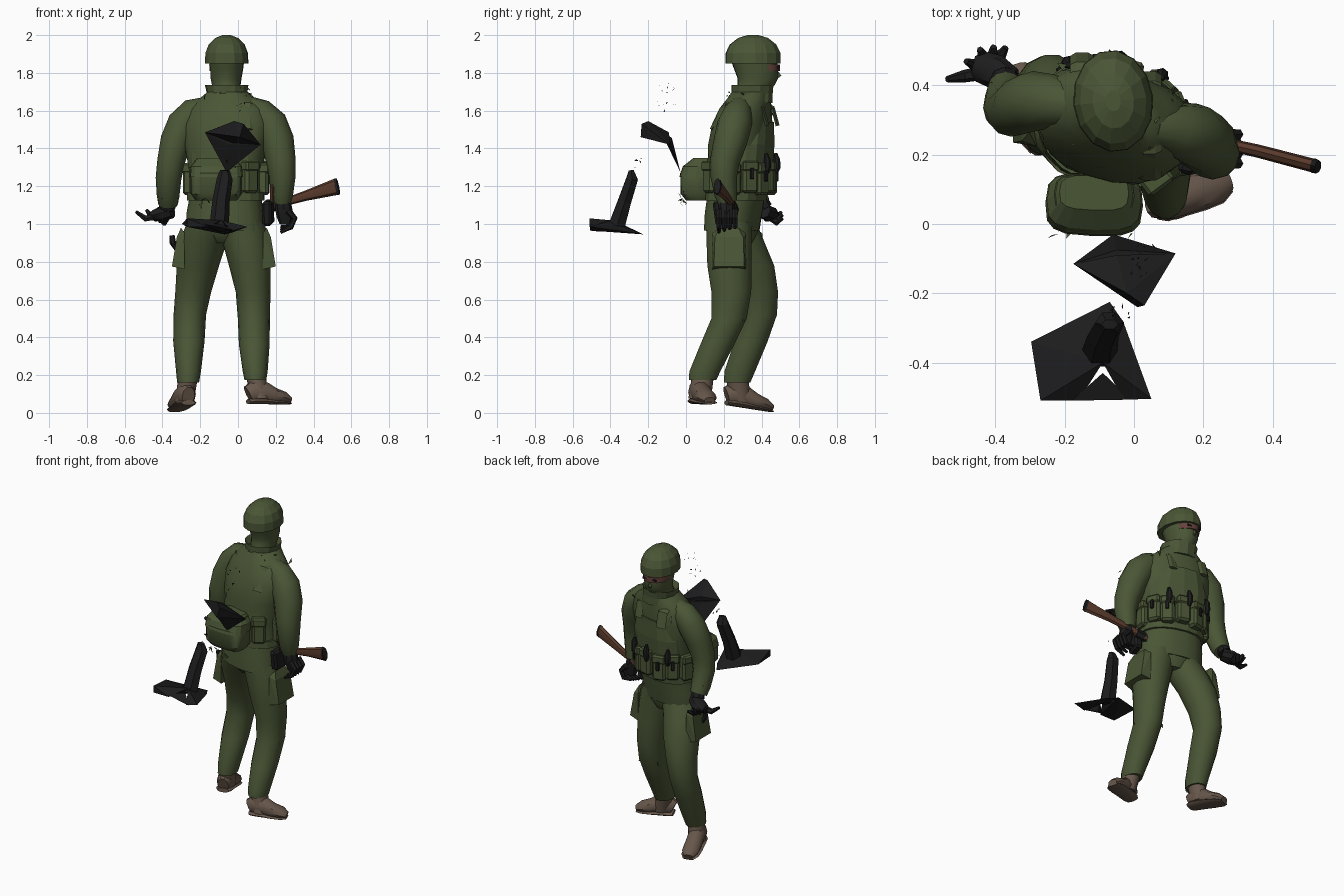
import bpy, bmesh, math, random
from mathutils import Vector, Matrix, Euler

random.seed(4)


def colour(name, rgb):
    m = bpy.data.materials.new(name)
    m.diffuse_color = (*rgb, 1)
    return m


GREEN = colour("olive cloth", (0.068, 0.092, 0.036))
BLACK = colour("black gear", (0.012, 0.012, 0.013))
BOOT = colour("boot leather", (0.135, 0.095, 0.070))
WOOD = colour("stock wood", (0.100, 0.042, 0.024))
SKIN = colour("shaded skin", (0.13, 0.055, 0.045))


def finish(name, bm, mat, smooth=True):
    bmesh.ops.recalc_face_normals(bm, faces=bm.faces)
    me = bpy.data.meshes.new(name)
    bm.to_mesh(me)
    bm.free()
    me.materials.append(mat)
    ob = bpy.data.objects.new(name, me)
    bpy.context.collection.objects.link(ob)
    if smooth:
        bpy.context.view_layer.objects.active = ob
        ob.select_set(True)
        bpy.ops.object.shade_smooth_by_angle(angle=math.radians(38))
        ob.select_set(False)
    return ob


def skin_rings(name, rings, mat, smooth=True):
    bm = bmesh.new()
    rows = [[bm.verts.new(p) for p in r] for r in rings]
    for a, b in zip(rows, rows[1:]):
        for i in range(len(a)):
            j = (i + 1) % len(a)
            bm.faces.new((a[i], a[j], b[j], b[i]))
    bm.faces.new(rows[0])
    bm.faces.new(rows[-1])
    return finish(name, bm, mat, smooth)


def loft(name, rings, mat, n=14, yaw=0, power=1.0, smooth=True):
    """Horizontal rings: x, y, z, half width, half depth."""
    out = []
    for x, y, z, rx, ry in rings:
        ring = []
        for i in range(n):
            t = 2 * math.pi * i / n
            c, s = math.cos(t), math.sin(t)
            p = Vector((rx * math.copysign(abs(c) ** power, c),
                        ry * math.copysign(abs(s) ** power, s), 0))
            p.rotate(Euler((0, 0, math.radians(yaw))))
            ring.append(p + Vector((x, y, z)))
        out.append(ring)
    return skin_rings(name, out, mat, smooth)


def tube(name, pts, mat, n=10, smooth=True):
    """Rings across a path: x, y, z, half width, half height."""
    out = []
    whole = (Vector(pts[-1][:3]) - Vector(pts[0][:3])).normalized()
    ref = Vector((0, 1, 0)) if abs(whole.y) < 0.5 and abs(whole.z) > 0.6 else Vector((0, 0, 1))
    for k, q in enumerate(pts):
        a, b = pts[max(k - 1, 0)], pts[min(k + 1, len(pts) - 1)]
        d = (Vector(b[:3]) - Vector(a[:3])).normalized()
        side = d.cross(ref).normalized()
        up = side.cross(d)
        out.append([Vector(q[:3]) + side * q[3] * math.cos(2 * math.pi * i / n)
                    + up * q[-1] * math.sin(2 * math.pi * i / n) for i in range(n)])
    return skin_rings(name, out, mat, smooth)


def box(name, loc, size, mat, rot=(0, 0, 0), bevel=0.012):
    bm = bmesh.new()
    bmesh.ops.create_cube(bm, size=1, matrix=Matrix.Diagonal((*size, 1)))
    if bevel:
        bmesh.ops.bevel(bm, geom=bm.edges[:], offset=min(bevel, min(size) * 0.4),
                        segments=1, affect='EDGES')
    e = Euler([math.radians(a) for a in rot]).to_matrix().to_4x4()
    bmesh.ops.transform(bm, matrix=Matrix.Translation(loc) @ e, verts=bm.verts)
    return finish(name, bm, mat, False)


def hull(name, pts, mat):
    bm = bmesh.new()
    for p in pts:
        bm.verts.new(p)
    bmesh.ops.convex_hull(bm, input=bm.verts)
    return finish(name, bm, mat, False)


def shards(name, centre, spread, count, size, mat):
    """Small torn triangles around a point."""
    bm = bmesh.new()
    for _ in range(count):
        c = Vector([centre[i] + random.uniform(-1, 1) * spread[i] for i in range(3)])
        bm.faces.new([bm.verts.new(c + Vector([random.uniform(-size, size) for _ in range(3)]))
                      for _ in range(3)])
    return finish(name, bm, mat, False)


# Head: helmet, hooded face, eye opening
loft("helmet", [(-.06, .355, 1.85, .116, .148), (-.06, .355, 1.905, .113, .147),
                (-.06, .355, 1.95, .096, .125), (-.06, .355, 1.985, .060, .08),
                (-.06, .355, 2.0, .022, .03)], GREEN, 14, 6, smooth=False)
loft("head", [(-.06, .345, 1.62, .085, .09), (-.06, .345, 1.69, .074, .09),
              (-.062, .37, 1.735, .076, .10), (-.063, .38, 1.77, .082, .108),
              (-.06, .37, 1.82, .088, .117), (-.06, .36, 1.87, .094, .125)], GREEN, 14, 6)
hull("nose_cover", [(-.09, .465, 1.755), (-.05, .465, 1.755), (-.07, .505, 1.785),
                    (-.07, .48, 1.82), (-.09, .475, 1.78)], GREEN)
loft("eye_opening", [(-.068, .405, 1.81, .083, .092), (-.068, .405, 1.845, .085, .092)], SKIN, 12, 6)
for x in (-.105, -.035):
    box("eye", (x, .487, 1.828), (.028, .009, .011), BLACK, bevel=0)

# Jacket, twisted so that the shoulder on +x sits further back
loft("jacket", [(-.07, .242, .965, .210, .138), (-.07, .252, 1.06, .205, .145),
                (-.065, .265, 1.15, .192, .147), (-.065, .278, 1.28, .195, .155),
                (-.063, .283, 1.42, .222, .158), (-.055, .298, 1.53, .238, .148),
                (-.052, .315, 1.61, .212, .128), (-.055, .332, 1.66, .155, .112),
                (-.055, .345, 1.70, .105, .10)], GREEN, 18, -15, 0.88)
loft("collar", [(-.055, .345, 1.64, .125, .115), (-.058, .35, 1.69, .108, .110),
                (-.06, .352, 1.735, .116, .112), (-.06, .352, 1.70, .088, .09)],
     GREEN, 12, -8, smooth=False)
loft("trouser_seat", [(-.065, .265, .90, .09, .085), (-.07, .255, .95, .17, .12),
                      (-.07, .25, 1.02, .19, .13)], GREEN, 14, -10)
loft("belt", [(-.065, .265, 1.125, .208, .157), (-.065, .268, 1.17, .206, .159)],
     GREEN, 18, -15, 0.88, False)

# Chest vest and shoulder straps
loft("vest", [(-.062, .285, 1.30, .20, .163), (-.062, .295, 1.42, .20, .163),
              (-.062, .308, 1.54, .165, .150)], GREEN, 16, -15, 0.75, False)
for x, dy in ((-.15, .03), (.045, -.025)):
    tube("shoulder_strap", [(x, .16 + dy, 1.50, .035, .012), (x, .235 + dy, 1.635, .035, .012),
                            (x, .33 + dy, 1.665, .035, .012), (x, .43 + dy, 1.615, .035, .012),
                            (x, .455 + dy, 1.52, .035, .012)], GREEN, 6, False)

# Pouches spaced around the belt
YAW = math.radians(-15)
for i, a in enumerate((8, 38, 62, 90, 118, 142, 172, 322)):
    t = math.radians(a)
    p = Vector((.2 * math.cos(t), .168 * math.sin(t), 0))
    p.rotate(Euler((0, 0, YAW)))
    p += Vector((-.065, .275, 1.235 + .012 * (i % 2)))
    r = (0, 0, a - 105)
    out = Vector((math.cos(t + YAW), math.sin(t + YAW), 0))
    box("pouch", p, (.085, .065, .165), GREEN, r, .014)
    box("pouch_flap", p + out * .006 + Vector((0, 0, .06)), (.09, .066, .055), GREEN, r, .01)
    if i in (1, 2, 4, 5):
        box("pouch_clip", p + out * .04 + Vector((0, 0, .02)), (.022, .014, .06), BLACK, r, .004)
for x, y in ((-.19, .46), (-.04, .475), (.08, .425)):
    tube("grenade", [(x, y, 1.27, .012), (x, y + .006, 1.30, .02), (x, y + .006, 1.34, .018),
                     (x, y, 1.375, .008)], BLACK, 7)

# Rear pack
loft("rear_pack", [(-.115, .07, 1.125, .11, .07), (-.115, .06, 1.16, .136, .088),
                   (-.115, .057, 1.27, .136, .088), (-.115, .085, 1.335, .115, .06)],
     GREEN, 16, -2, 0.6)
loft("pack_lid", [(-.115, .057, 1.25, .141, .092), (-.115, .065, 1.305, .136, .082),
                  (-.115, .09, 1.35, .10, .05)], GREEN, 16, -2, 0.6, False)
shards("pack_tatters", (-.115, -.015, 1.14), (.13, .015, .05), 10, .018, GREEN)

# Sleeves
tube("left_sleeve", [(-.16, .345, 1.615, .06), (-.235, .355, 1.59, .077),
                     (-.288, .355, 1.53, .087), (-.328, .34, 1.44, .083),
                     (-.355, .325, 1.33, .073), (-.368, .335, 1.24, .068),
                     (-.37, .37, 1.15, .06), (-.37, .395, 1.105, .052)], GREEN, 12)
tube("right_sleeve", [(.05, .285, 1.625, .055), (.115, .275, 1.59, .077),
                      (.17, .258, 1.53, .092), (.208, .235, 1.44, .089),
                      (.228, .205, 1.33, .078), (.235, .20, 1.25, .07),
                      (.232, .21, 1.16, .06), (.232, .22, 1.115, .05)], GREEN, 12)
for s, c in (("left", (-.368, .345, 1.24)), ("right", (.235, .2, 1.25))):
    shards(s + "_sleeve_tatters", c, (.05, .06, .10), 6, .025, GREEN)

# Gloved hands
tube("left_glove", [(-.368, .392, 1.13, .04), (-.375, .415, 1.085, .043)], BLACK, 8)
tube("left_palm", [(-.35, .415, 1.07, .035, .04), (-.40, .44, 1.055, .05, .042),
                   (-.445, .455, 1.045, .045, .03), (-.465, .46, 1.045, .025, .018)], BLACK, 8)
for tip in ((-.54, .418, 1.065), (-.485, .47, 1.075), (-.445, .505, 1.065), (-.405, .512, 1.05),
            (-.37, .51, 1.03)):
    mid = Vector(tip).lerp(Vector((-.415, .44, 1.05)), .4) + Vector((0, 0, -.03))
    tube("left_finger", [(-.415, .44, 1.045, .022), (*mid, .018), (*tip, .009)], BLACK, 6)
tube("right_glove", [(.235, .215, 1.14, .04), (.24, .215, 1.09, .045),
                     (.25, .215, 1.04, .045, .035), (.25, .22, 1.0, .03, .025)], BLACK, 8)
for i in range(4):
    y = .175 + .028 * i
    tube("right_finger", [(.265, y, 1.07, .018), (.30, y, 1.03, .016), (.28, y, .985, .015),
                          (.225, y, .955 + .01 * i, .008)], BLACK, 6)

# Slung rifle with wooden stock
tube("rifle_stock", [(.12, .262, 1.075, .018, .025), (.28, .228, 1.125, .018, .022),
                     (.36, .21, 1.15, .019, .027), (.52, .168, 1.197, .02, .044)], WOOD, 8)
tube("butt_plate", [(.518, .168, 1.197, .022, .046), (.531, .165, 1.20, .019, .043)], BLACK, 8)
tube("rifle_body", [(.02, .275, 1.05, .018, .03), (.19, .25, 1.095, .02, .032)], BLACK, 6, False)
box("pistol_holster", (.16, .20, 1.06), (.05, .10, .13), BLACK, (8, 0, -10))
box("pistol_grip", (.185, .19, 1.16), (.03, .04, .11), WOOD, (18, 0, 0))

# Trouser legs, front leg on -x
loft("front_leg", [(-.14, .25, 1.01, .13, .125), (-.185, .295, .90, .125, .125),
                   (-.212, .35, .78, .112, .12), (-.237, .385, .64, .095, .105),
                   (-.255, .392, .52, .086, .092), (-.26, .345, .38, .083, .09),
                   (-.262, .285, .22, .066, .083), (-.264, .27, .16, .058, .072)], GREEN, 14)
loft("rear_leg", [(.015, .23, 1.01, .125, .125), (.042, .228, .90, .123, .122),
                  (.062, .23, .78, .11, .12), (.08, .24, .64, .092, .108),
                  (.084, .228, .50, .085, .096), (.086, .165, .36, .081, .092),
                  (.091, .10, .22, .066, .084), (.092, .088, .175, .058, .075)], GREEN, 14)
for nm, c in (("front", (-.255, .392, .505)), ("rear", (.084, .23, .495))):
    x, y, z = c
    shards(nm + "_knee_tear", c, (.08, .09, .01), 12, .016, GREEN)

# Thigh pockets: wedges that stand out most at their lower edge
for nm, x, y, s in (("left", -.262, .315, -1), ("right", .112, .228, 1)):
    hull(nm + "_cargo_pocket", [(x + s * dx, y + dy * w, z) for dx, z, w in
                                ((.04, .98, .05), (.062, .93, .075), (.088, .775, .08),
                                 (.02, .76, .09), (.02, .95, .09)) for dy in (-1, 1)], GREEN)
tube("knife_sheath", [(-.35, .29, .94, .014), (-.345, .29, .90, .017), (-.325, .3, .86, .008)],
     BLACK, 6, False)


# Boots: sections along the foot, then an ankle shaft and a sole
def boot(name, heel, toe, ankle):
    h, t = Vector(heel), Vector(toe)
    shape = ((0, .035, .05), (.12, .05, .064), (.4, .053, .06), (.62, .055, .044),
             (.85, .052, .034), (1, .03, .02))
    for part, k, extra in (("_upper", 1, 0), ("_sole", .28, .004)):
        pts = []
        for f, w, hh in shape:
            p = h.lerp(t, f)
            pts.append((p.x, p.y, p.z + hh * k, w + extra, hh * k))
        tube(name + part, pts, BOOT, 10)
    b = h.lerp(t, .3)
    loft(name + "_shaft", [(b.x, b.y, b.z + .03, .05, .06), (*ankle, .052, .058)], BOOT, 12)


boot("front_boot", (-.262, .215, .04), (-.335, .455, .003), (-.264, .27, .19))
boot("rear_boot", (.055, .05, .045), (.275, .125, .045), (.092, .09, .2))

# Loose equipment behind: bent blade and an upright post on a cracked plate
hull("loose_blade_top", [(.01, -.24, 1.46), (.03, -.235, 1.53), (-.02, -.2, 1.545),
                         (-.175, -.115, 1.485), (.12, -.085, 1.42), (-.05, -.09, 1.485),
                         (-.03, -.1, 1.43)], BLACK)
hull("loose_blade_tip", [(-.175, -.115, 1.485), (.12, -.085, 1.42), (-.05, -.075, 1.455),
                         (-.06, -.03, 1.275), (-.05, -.1, 1.42)], BLACK)
tube("loose_post", [(-.10, -.37, .98, .052, .05), (-.09, -.325, 1.12, .046, .04),
                    (-.07, -.285, 1.24, .042, .035), (-.07, -.29, 1.285, .025, .015)], BLACK, 6, False)
hull("loose_plate_left", [(-.297, -.34, 1.0), (-.27, -.51, 1.03), (-.27, -.51, .985),
                          (-.16, -.51, .985), (-.09, -.40, 1.02), (-.07, -.225, .945)], BLACK)
hull("loose_plate_right", [(.05, -.505, .985), (-.03, -.507, .965), (-.09, -.40, 1.02),
                           (-.03, -.285, .955), (-.07, -.225, .945)], BLACK)
hull("loose_plate_middle", [(-.18, -.51, 1.0), (-.01, -.507, .965), (-.09, -.43, 1.0),
                            (-.10, -.46, .96)], BLACK)
shards("upper_fragments", (.03, -.11, 1.67), (.04, .05, .07), 14, .010, BLACK)
shards("lower_fragments", (-.05, -.25, 1.35), (.03, .015, .05), 6, .010, BLACK)

# Torn cloth at the shoulders and hem
for c, s, k in (((-.2, .41, 1.6), (.07, .05, .05), 10), ((.08, .36, 1.59), (.08, .05, .06), 12),
                ((-.06, .26, 1.68), (.12, .04, .02), 8), ((-.07, .23, .97), (.18, .12, .01), 12)):
    shards("torn_cloth", c, s, k, .024, GREEN)
